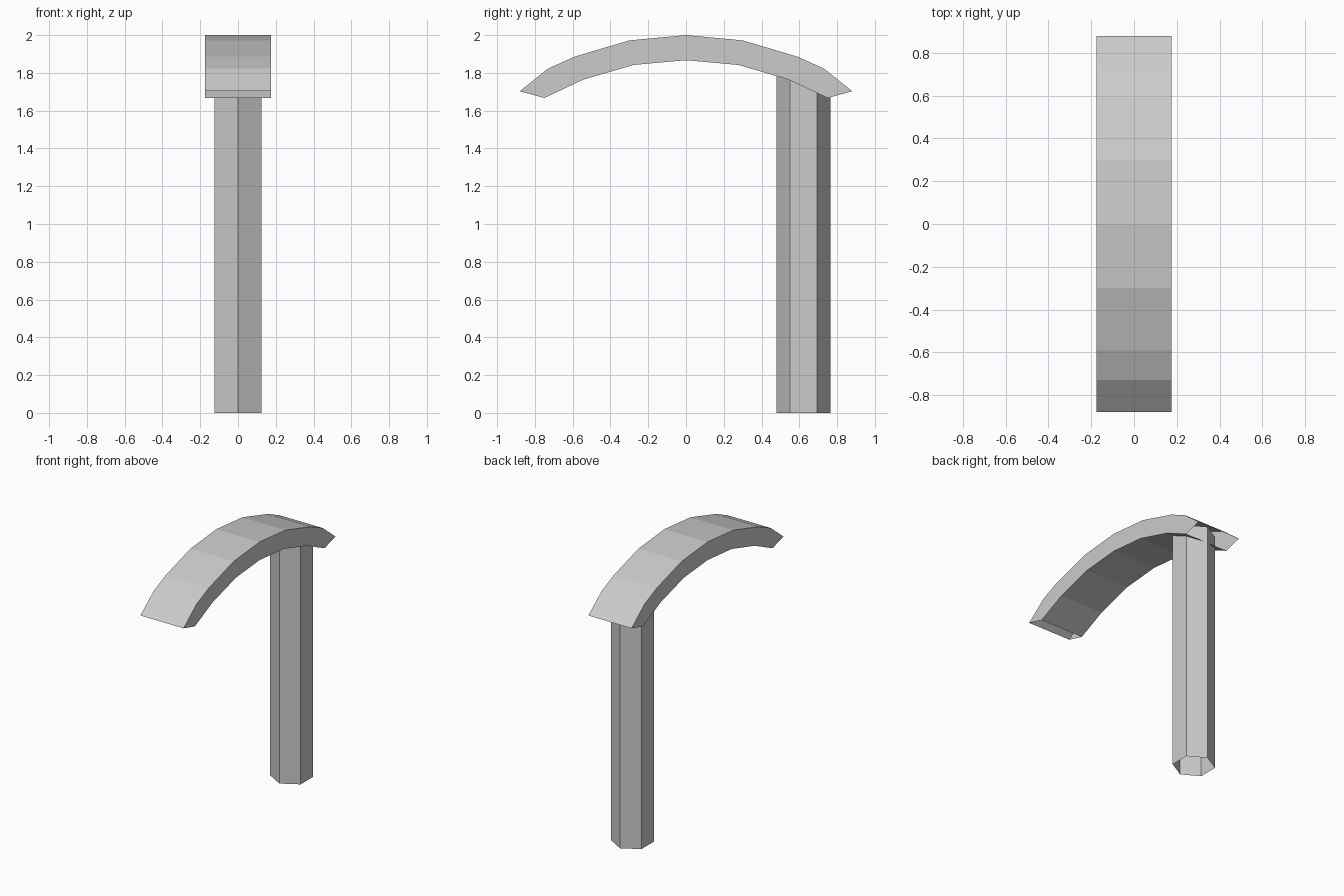
import bpy, bmesh
from math import sin, cos, pi

if "Cube" in bpy.data.objects:
    bpy.data.objects.remove(bpy.data.objects["Cube"])


def tube(name, rings):
    """Join closed rings of points into an open-ended flat-shaded tube."""
    bm = bmesh.new()
    loops = [[bm.verts.new(p) for p in ring] for ring in rings]
    n = len(loops[0])
    for a, b in zip(loops, loops[1:]):
        for i in range(n):
            j = (i + 1) % n
            bm.faces.new((a[i], a[j], b[j], b[i]))
    bmesh.ops.recalc_face_normals(bm, faces=bm.faces)
    mesh = bpy.data.meshes.new(name)
    bm.to_mesh(mesh)
    bm.free()
    obj = bpy.data.objects.new(name, mesh)
    bpy.context.collection.objects.link(obj)
    return obj


# Curved head: half profile as (outer y, outer z, inner y, inner z), mirrored in y
half = [(0.0, 2.0, 0.0, 1.867), (0.30, 1.972, 0.277, 1.842),
        (0.59, 1.886, 0.545, 1.764), (0.73, 1.823, 0.665, 1.707),
        (0.88, 1.703, 0.75, 1.667)]
profile = [(-a, b, -c, d) for a, b, c, d in reversed(half[1:])] + half
W = 0.175
tube("curved_head", [[(-W, oy, oz), (W, oy, oz), (W, iy, iz), (-W, iy, iz)]
                     for oy, oz, iy, iz in profile])

# Hexagonal post, open at both ends, top tucked inside the hollow head
R, CY = 0.143, 0.621
tube("hexagonal_post", [[(R * sin(k * pi / 3), CY + R * cos(k * pi / 3), z)
                         for k in range(6)] for z in (0.0, 1.78)])
